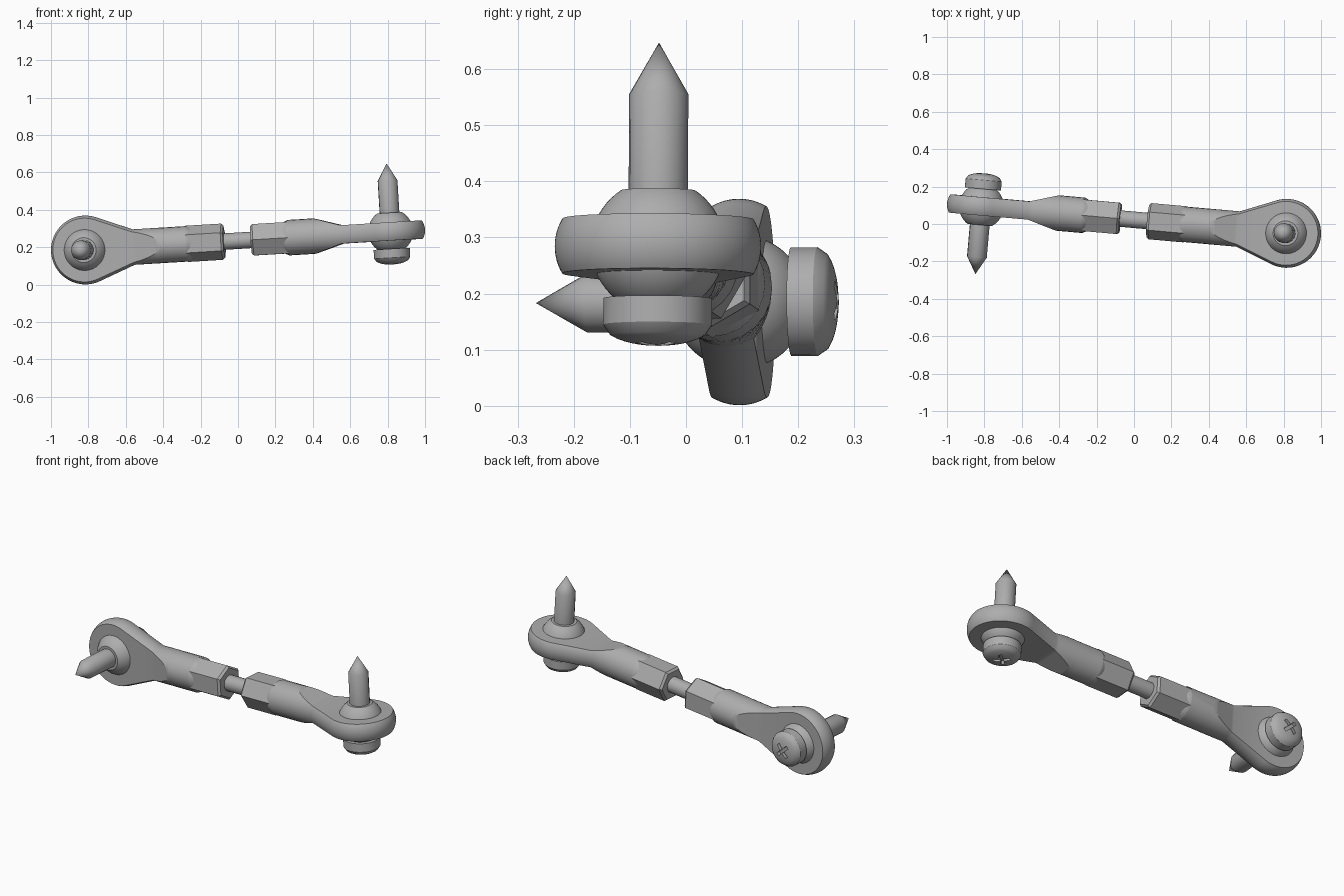
import bpy, bmesh
from math import sin, cos, pi, asin, acos, atan2, hypot, radians
from mathutils import Vector, Matrix

cube = bpy.data.objects.get("Cube")
if cube:
    bpy.data.objects.remove(cube)

steel = bpy.data.materials.new("brushed_grey")
steel.use_nodes = True
grey = (0.42, 0.42, 0.42, 1)
steel.diffuse_color = grey
steel.node_tree.nodes["Principled BSDF"].inputs["Base Color"].default_value = grey

EYE_R, EYE_HALF, BODY_R = 0.184, 0.049, 0.095
left_eye = Vector((-0.816, 0.095, 0.185))
right_eye = Vector((0.816, -0.05, 0.284))


def loft(name, sections, frame, smooth=30):
    """Skin a list of equal-length closed sections and cap both ends."""
    bm = bmesh.new()
    rings = [[bm.verts.new(p) for p in s] for s in sections]
    n = len(rings[0])
    for a, b in zip(rings, rings[1:]):
        for i in range(n):
            j = (i + 1) % n
            bm.faces.new((a[i], a[j], b[j], b[i]))
    bm.faces.new(rings[0])
    bm.faces.new(rings[-1])
    bmesh.ops.dissolve_degenerate(bm, dist=1e-5, edges=bm.edges)
    bmesh.ops.remove_doubles(bm, verts=bm.verts, dist=1e-5)
    bmesh.ops.recalc_face_normals(bm, faces=bm.faces)
    mesh = bpy.data.meshes.new(name)
    bm.to_mesh(mesh)
    bm.free()
    mesh.materials.append(steel)
    obj = bpy.data.objects.new(name, mesh)
    bpy.context.collection.objects.link(obj)
    obj.matrix_world = frame
    bpy.ops.object.select_all(action='DESELECT')
    obj.select_set(True)
    bpy.context.view_layer.objects.active = obj
    bpy.ops.object.shade_smooth_by_angle(angle=radians(smooth))
    return obj


def circle_w(r, w, n):
    return [(r * cos(2 * pi * i / n), r * sin(2 * pi * i / n), w) for i in range(n)]


def circle_u(r, u, n):
    return [(u, r * cos(2 * pi * i / n), r * sin(2 * pi * i / n)) for i in range(n)]


def turned(name, profile, frame, n):
    """Solid of revolution about the stud axis from (radius, height) pairs."""
    return loft(name, [circle_w(max(r, 1e-6), w, n) for r, w in profile], frame)


def rod_section(half_width, half_thick, u=0.0, angle=pi / 2, steps=12):
    """Flattened round section; angle fans it around the eye."""
    lim = asin(min(1, half_thick / BODY_R))
    side = []
    for i in range(steps + 1):
        t = -lim + 2 * lim * i / steps
        rho = half_width - BODY_R + BODY_R * cos(t)
        side.append((u + rho * cos(angle), rho * sin(angle), BODY_R * sin(t)))
    return side + [(x, -y, z) for x, y, z in reversed(side)]


def housing_sections():
    # Round eye up to the tangent point, then a taper into a full cylinder
    neck = 0.27
    tangent = atan2(BODY_R, neck) + acos(EYE_R / hypot(neck, BODY_R))
    out = []
    for i in range(33):
        a = pi + (tangent - pi) * i / 32
        out.append(rod_section(EYE_R, EYE_HALF, 0, a))
    for i in range(11):
        f = i / 10
        out.append(rod_section(BODY_R, EYE_HALF + (BODY_R - EYE_HALF) * f, neck - 0.01 + 0.15 * f))
    out.append(rod_section(BODY_R, BODY_R, 0.545))
    out.append(rod_section(BODY_R, BODY_R, 0.55))
    tip = rod_section(BODY_R, BODY_R, 0.575)
    out.append([(x, y * 0.87, z * 0.87) for x, y, z in tip])
    return out


def cross_recess(head, frame):
    # Cross-shaped driver slot cut into the domed head
    for angle in (pi / 4, 3 * pi / 4):
        bpy.ops.mesh.primitive_cube_add(size=1)
        cutter = bpy.context.object
        cutter.name = "slot_cutter"
        cutter.matrix_world = (frame @ Matrix.Translation((0, 0, -0.175))
                               @ Matrix.Rotation(angle, 4, 'Z')
                               @ Matrix.Diagonal((0.085, 0.018, 0.045, 1)))
        cutter.hide_render = True
        bpy.context.view_layer.update()
        bpy.ops.object.select_all(action='DESELECT')
        head.select_set(True)
        bpy.context.view_layer.objects.active = head
        mod = head.modifiers.new("slot", 'BOOLEAN')
        mod.operation = 'DIFFERENCE'
        mod.object = cutter
        mod.solver = 'EXACT'
        bpy.ops.object.modifier_apply(modifier=mod.name)
        bpy.data.objects.remove(cutter)


def rod_end(side, centre, other, up):
    u = (other - centre).normalized()
    w = (up - u * up.dot(u)).normalized()
    v = w.cross(u)
    frame = Matrix((u, v, w)).transposed().to_4x4()
    frame.translation = centre

    loft(side + "_rod_end_housing", housing_sections(), frame)

    # Hexagonal wrench section with a chamfered end
    loft(side + "_hex_nut", [circle_u(r, x, 6) for r, x in
                             ((0.097, 0.545), (0.097, 0.735), (0.086, 0.747))], frame)

    # Truncated ball
    low, high = asin(-0.098 / 0.12), asin(0.1 / 0.12)
    arc = [low + (high - low) * i / 20 for i in range(21)]
    turned(side + "_ball", [(0.12 * cos(a), 0.12 * sin(a)) for a in arc], frame, 48)

    # Pointed stud
    turned(side + "_stud", [(0.053, 0.08), (0.053, 0.272), (0, 0.364)], frame, 16)

    # Screw head with a shallow dome
    dome = [(0.097 * cos(a), -0.14 - 0.037 * sin(a)) for a in
            [acos(1 - i / 8) for i in range(9)]]
    head = turned(side + "_screw_head", [(0.097, -0.093)] + dome, frame, 40)
    cross_recess(head, frame)
    return frame


frame = rod_end("right", left_eye, right_eye, Vector((0, -1, 0)))
rod_end("left", right_eye, left_eye, Vector((0, 0, 1)))

# Connecting rod between the two nuts
span = (right_eye - left_eye).length
loft("connecting_rod", [circle_u(0.044, x, 24) for x in (0.7, span - 0.7)], frame)
